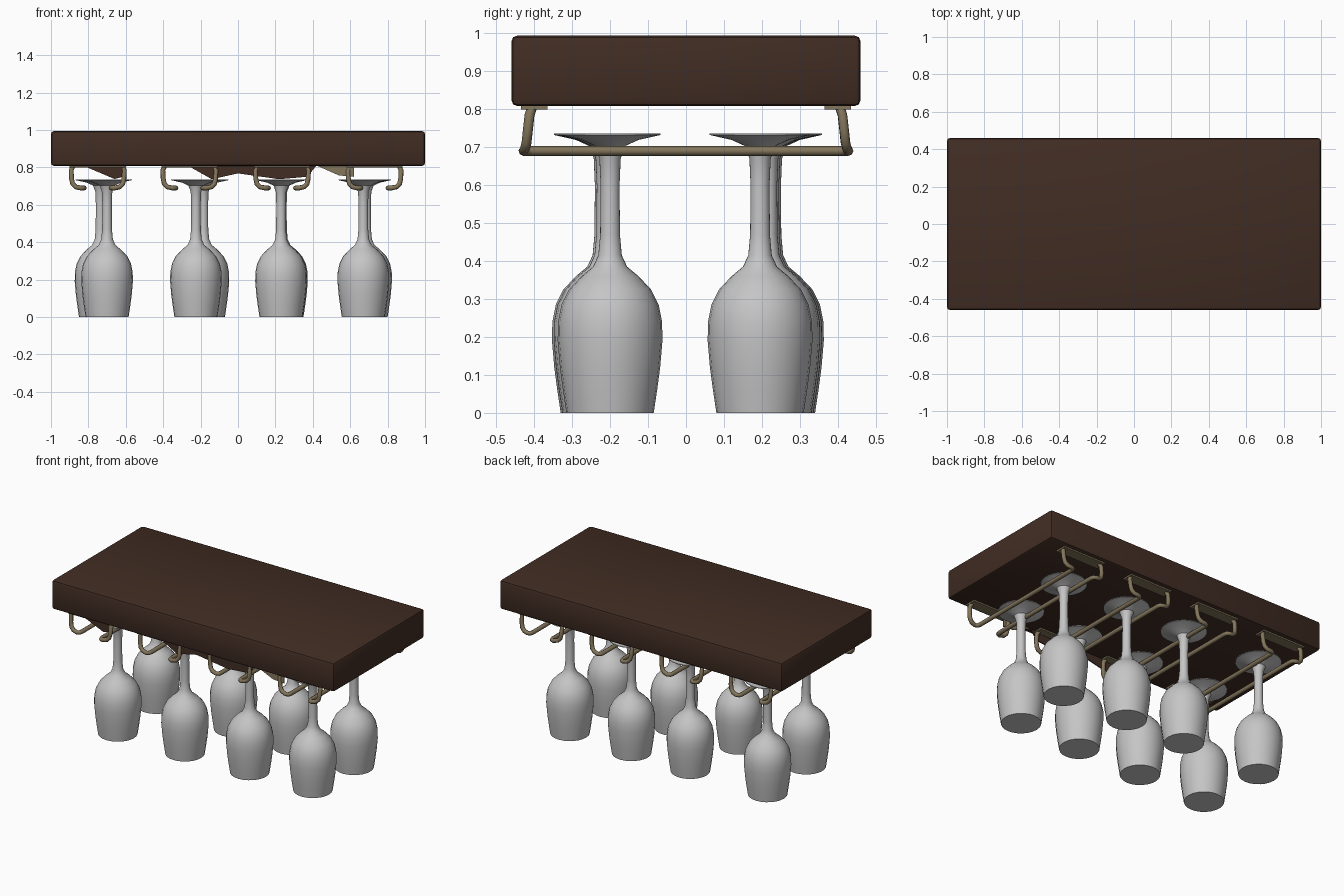
import bpy, bmesh, math
from mathutils import Vector

if "Cube" in bpy.data.objects:
    bpy.data.objects.remove(bpy.data.objects["Cube"])


def material(name, rgb):
    m = bpy.data.materials.new(name)
    m.diffuse_color = (*rgb, 1)
    m.use_nodes = True
    m.node_tree.nodes["Principled BSDF"].inputs["Base Color"].default_value = m.diffuse_color
    return m


WOOD = material("dark_wood", (0.053, 0.026, 0.017))
BRASS = material("aged_brass", (0.23, 0.18, 0.105))
GLASS = material("pale_glass", (0.56, 0.56, 0.56))


def finish(name, bm, mat, smooth=None):
    bmesh.ops.recalc_face_normals(bm, faces=bm.faces[:])
    me = bpy.data.meshes.new(name)
    bm.to_mesh(me)
    bm.free()
    ob = bpy.data.objects.new(name, me)
    bpy.context.collection.objects.link(ob)
    me.materials.append(mat)
    if smooth:
        bpy.ops.object.select_all(action='DESELECT')
        ob.select_set(True)
        bpy.context.view_layer.objects.active = ob
        bpy.ops.object.shade_smooth_by_angle(angle=math.radians(smooth))
    return ob


def box(name, lo, hi, mat, bevel=0.0):
    bm = bmesh.new()
    bmesh.ops.create_cube(bm, size=1)
    for v in bm.verts:
        v.co = [(a + b) / 2 + c * (b - a) for a, b, c in zip(lo, hi, v.co)]
    if bevel:
        bmesh.ops.bevel(bm, geom=bm.edges[:], offset=bevel, segments=2,
                        profile=0.5, affect='EDGES')
    return finish(name, bm, mat, 30 if bevel else None)


def lathe(name, profile, at, mat, sides=24):
    bm = bmesh.new()
    rings = []
    for r, z in profile:
        rings.append([bm.verts.new((at[0] + r * math.cos(2 * math.pi * i / sides),
                                    at[1] + r * math.sin(2 * math.pi * i / sides), z))
                      for i in range(sides)])
    for a, b in zip(rings, rings[1:]):
        for i in range(sides):
            j = (i + 1) % sides
            bm.faces.new((a[i], a[j], b[j], b[i]))
    bm.faces.new(rings[0])
    bm.faces.new(rings[-1])
    return finish(name, bm, mat, 40)


def wire(name, points, radius, mat, sides=8):
    # Round tube swept along a path
    pts = [Vector(p) for p in points]
    bm = bmesh.new()
    rings = []
    normal = Vector((1, 0, 0))
    for i, p in enumerate(pts):
        t = (pts[min(i + 1, len(pts) - 1)] - pts[max(i - 1, 0)]).normalized()
        normal = (normal - t * normal.dot(t)).normalized()
        side = t.cross(normal)
        rings.append([bm.verts.new(p + radius * (math.cos(a) * normal + math.sin(a) * side))
                      for a in (2 * math.pi * k / sides for k in range(sides))])
    for a, b in zip(rings, rings[1:]):
        for i in range(sides):
            j = (i + 1) % sides
            bm.faces.new((a[i], a[j], b[j], b[i]))
    bm.faces.new(rings[0])
    bm.faces.new(rings[-1])
    return finish(name, bm, mat, 50)


def plate(name, outline, y, mat):
    # Thin upright plate from an x/z outline
    bm = bmesh.new()
    face = bm.faces.new([bm.verts.new((x, y, z)) for x, z in outline])
    ext = bmesh.ops.extrude_face_region(bm, geom=[face])
    for v in ext["geom"]:
        if isinstance(v, bmesh.types.BMVert):
            v.co.y += 0.006
    return finish(name, bm, mat)


# Shelf board
box("shelf", (-1, -0.46, 0.808), (1, 0.46, 0.994), WOOD, 0.016)

# Small skirt pieces under the front edge
plate("front_skirt_left", [(-0.83, 0.81), (-0.66, 0.738), (-0.615, 0.75), (-0.61, 0.81)],
      -0.42, WOOD)
plate("front_skirt_middle", [(-0.27, 0.81), (-0.14, 0.737), (0.0, 0.768), (0.22, 0.737),
                             (0.37, 0.75), (0.42, 0.81)], -0.42, WOOD)
plate("front_skirt_right", [(0.42, 0.81), (0.54, 0.757), (0.62, 0.75), (0.62, 0.81)],
      -0.42, BRASS)

# Hanging racks: two rails each, with bent legs and a mounting strip at both ends
half_path = [(0.132, -0.405, 0.806), (0.142, -0.412, 0.785), (0.14, -0.417, 0.74),
             (0.134, -0.42, 0.712), (0.118, -0.424, 0.696), (0.09, -0.428, 0.69),
             (0.077, -0.422, 0.69), (0.072, -0.405, 0.69)]
path = half_path + [(x, -y, z) for x, y, z in reversed(half_path)]
for n, cx in enumerate((-0.75, -0.26, 0.235, 0.73), 1):
    for label, s in (("left", -1), ("right", 1)):
        wire(f"rack_{n}_{label}_rail", [(cx + s * x, y, z) for x, y, z in path], 0.013, BRASS)
    for label, s in (("front", -1), ("back", 1)):
        ys = sorted((s * 0.365, s * 0.435))
        box(f"rack_{n}_{label}_strip", (cx - 0.15, ys[0], 0.799),
            (cx + 0.15, ys[1], 0.812), BRASS)

# Upside-down stemware: rim, bowl, stem and foot
profile = [(0.115, 0), (0.124, 0.06), (0.132, 0.12), (0.138, 0.19), (0.137, 0.24),
           (0.128, 0.285), (0.108, 0.325), (0.075, 0.36), (0.045, 0.385), (0.031, 0.415),
           (0.026, 0.47), (0.025, 0.6), (0.028, 0.67), (0.04, 0.703), (0.075, 0.719),
           (0.133, 0.732), (0.133, 0.736)]
spots = [(-0.70, -0.215), (-0.225, -0.215), (0.23, -0.21), (0.67, -0.2),
         (-0.735, 0.225), (-0.185, 0.22), (0.235, 0.215), (0.685, 0.195)]
for n, spot in enumerate(spots, 1):
    lathe(f"wine_glass_{n}", profile, spot, GLASS)
